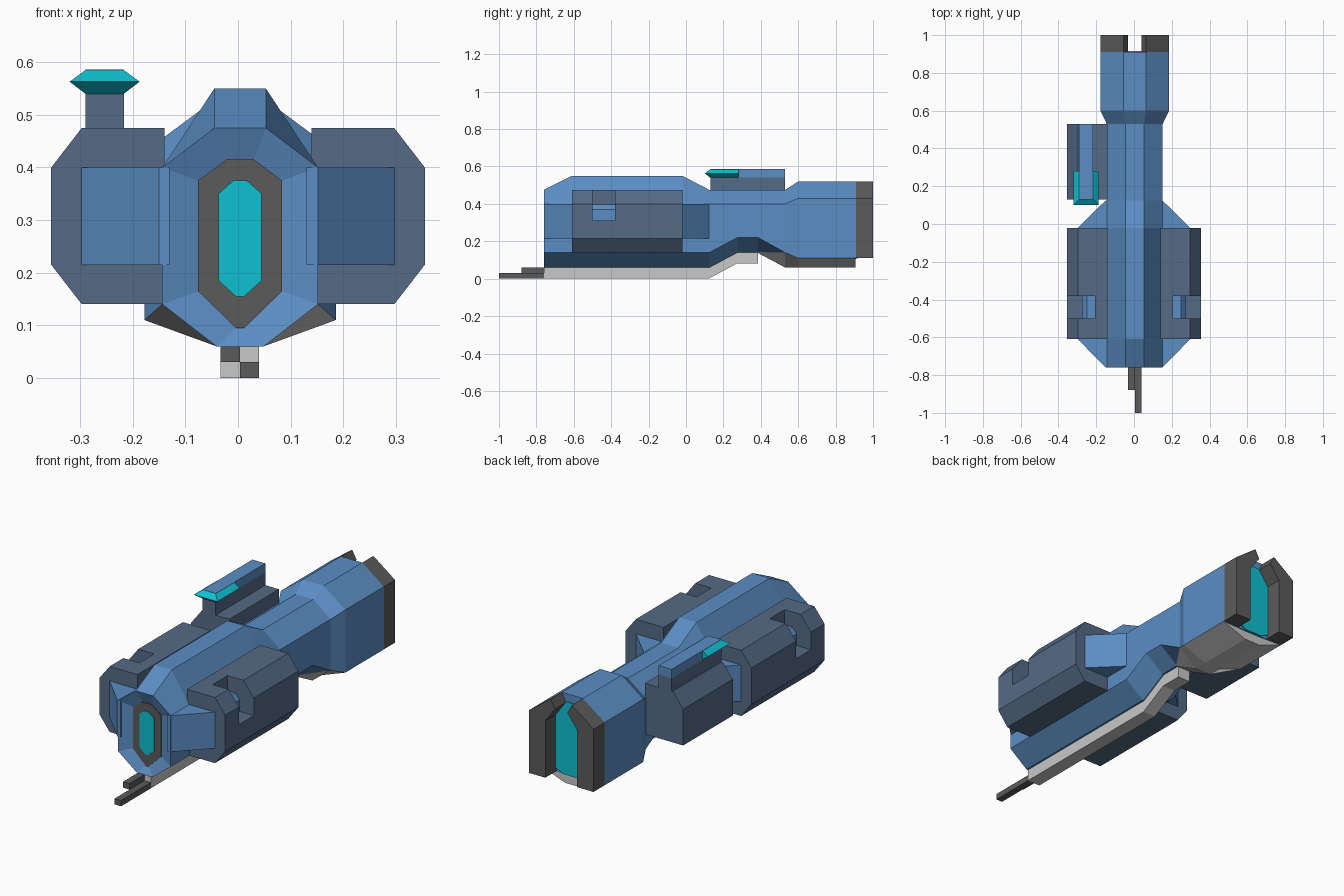
import bpy, bmesh

C = 0.004  # hull centre line


def mat(name, r, g, b):
    m = bpy.data.materials.new(name)
    m.diffuse_color = (r, g, b, 1)
    return m


BLUE = mat("hull blue", 0.105, 0.27, 0.55)
SLATE = mat("slate blue", 0.09, 0.145, 0.24)
DARK = mat("dark grey", 0.105, 0.105, 0.105)
LIGHT = mat("light grey", 0.58, 0.58, 0.58)
CYAN = mat("cyan glow", 0.005, 0.53, 0.64)


def loft(name, rings, material):
    """Skin a list of equal-length closed point rings and cap both ends."""
    bm = bmesh.new()
    vs = [[bm.verts.new(p) for p in r] for r in rings]
    n = len(rings[0])
    for a, b in zip(vs, vs[1:]):
        for i in range(n):
            j = (i + 1) % n
            bm.faces.new((a[i], a[j], b[j], b[i]))
    bm.faces.new(vs[0])
    bm.faces.new(vs[-1])
    bmesh.ops.recalc_face_normals(bm, faces=bm.faces)
    me = bpy.data.meshes.new(name)
    bm.to_mesh(me)
    bm.free()
    me.materials.append(material)
    ob = bpy.data.objects.new(name, me)
    bpy.context.collection.objects.link(ob)
    return ob


def prism_y(name, profile, y0, y1, material):
    return loft(name, [[(x, y, z) for x, z in profile] for y in (y0, y1)], material)


def prism_z(name, plan, z0, z1, material):
    return loft(name, [[(x, y, z) for x, y in plan] for z in (z0, z1)], material)


def prism_x(name, side, x0, x1, material):
    return loft(name, [[(x, y, z) for y, z in side] for x in (x0, x1)], material)


def box(name, x0, x1, y0, y1, z0, z1, material):
    return prism_z(name, rect(x0, x1, y0, y1), z0, z1, material)


def rect(x0, x1, y0, y1):
    return [(x0, y0), (x1, y0), (x1, y1), (x0, y1)]


def octagon(y, side, top, bot, z_bot, z_low, z_sh, z_top):
    right = [(bot, z_bot), (side, z_low), (side, z_sh), (top, z_top)]
    pts = right + [(-x, z) for x, z in reversed(right)]
    return [(C + x, y, z) for x, z in pts]


# Main hull with recessed nose, waist and wide tail
loft("hull", [octagon(*s) for s in (
    (-0.735, 0.080, 0.026, 0.008, 0.095, 0.165, 0.375, 0.415),
    (-0.76, 0.148, 0.049, 0.045, 0.06, 0.14, 0.40, 0.475),
    (-0.61, 0.148, 0.049, 0.045, 0.06, 0.14, 0.40, 0.55),
    (-0.02, 0.148, 0.049, 0.045, 0.06, 0.14, 0.40, 0.55),
    (0.125, 0.148, 0.049, 0.045, 0.06, 0.14, 0.40, 0.475),
    (0.275, 0.148, 0.049, 0.045, 0.14, 0.22, 0.40, 0.475),
    (0.385, 0.148, 0.049, 0.045, 0.14, 0.22, 0.40, 0.475),
    (0.53, 0.148, 0.049, 0.045, 0.135, 0.14, 0.40, 0.475),
    (0.60, 0.182, 0.060, 0.045, 0.105, 0.11, 0.43, 0.52),
    (0.91, 0.182, 0.060, 0.045, 0.105, 0.11, 0.43, 0.52))], BLUE)

# Nose window: dark rim and glowing pane
loft("nose_window_rim", [octagon(y, 0.080, 0.026, 0.008, 0.095, 0.165, 0.375, 0.415)
                         for y in (-0.739, -0.734)], DARK)
loft("nose_window", [octagon(y, 0.041, 0.013, 0.008, 0.155, 0.185, 0.35, 0.375)
                     for y in (-0.743, -0.738)], CYAN)

# Tail underside
loft("tail_belly", [[(C - t, y, zt), (C + t, y, zt), (C + b, y, zb), (C - b, y, zb)]
                    for y, t, zt, b, zb in ((0.385, 0.05, 0.142, 0.045, 0.137),
                                            (0.53, 0.148, 0.14, 0.045, 0.06),
                                            (0.60, 0.182, 0.11, 0.045, 0.06),
                                            (0.905, 0.182, 0.11, 0.045, 0.06))], LIGHT)

# Engine: two hooked collar halves around a glowing plate
for s, side in ((-1, "left"), (1, "right")):
    prism_y(side + "_engine_collar",
            [(C + s * x, z) for x, z in ((0.09, 0.11), (0.182, 0.11), (0.182, 0.43),
                                         (0.06, 0.52), (0.035, 0.475), (0.09, 0.40))],
            0.91, 1.0, DARK)
loft("engine_glow", [octagon(y, 0.092, 0.045, 0.045, 0.108, 0.13, 0.42, 0.48)
                     for y in (0.909, 0.916)], CYAN)

# Keel rail and twin guns
prism_x("keel_rail", [(-0.76, 0), (0.12, 0), (0.27, 0.08), (0.385, 0.08),
                      (0.385, 0.14), (0.27, 0.14), (0.12, 0.06), (-0.76, 0.06)],
        -0.033, 0.04, LIGHT)
box("long_gun", C, 0.04, -1.0, -0.755, 0, 0.03, DARK)
box("short_gun", -0.033, C, -0.88, -0.755, 0.03, 0.06, DARK)

# Side nacelles with wedge mounts and a notch showing the blue core
for s, side in ((-1, "left"), (1, "right")):
    pod = prism_y(side + "_nacelle",
                  [(s * x, z) for x, z in ((0.14, 0.14), (0.297, 0.14), (0.355, 0.215),
                                           (0.355, 0.40), (0.297, 0.475), (0.14, 0.475))],
                  -0.61, -0.02, SLATE)
    cutter = box(side + "_notch_cutter", *sorted((s * 0.207, s * 0.45)),
                 -0.50, -0.38, 0.31, 0.6, SLATE)
    cutter.hide_render = True
    cutter.hide_viewport = True
    cut = pod.modifiers.new("notch", "BOOLEAN")
    cut.operation = "DIFFERENCE"
    cut.solver = "EXACT"
    cut.object = cutter
    prism_y(side + "_nacelle_core",
            [(s * x, z) for x, z in ((0.20, 0.30), (0.275, 0.30), (0.275, 0.37),
                                     (0.25, 0.397), (0.20, 0.397))],
            -0.505, -0.375, BLUE)
    prism_z(side + "_front_mount",
            [(s * x, y) for x, y in ((0.13, -0.76), (0.150, -0.76), (0.297, -0.61), (0.13, -0.605))],
            0.215, 0.40, BLUE)
    prism_z(side + "_rear_mount",
            [(s * x, y) for x, y in ((0.13, -0.025), (0.297, -0.02), (0.150, 0.125), (0.13, 0.125))],
            0.215, 0.40, BLUE)

# Left equipment pod, with raised sensor rail and glowing wedge tip
prism_y("equipment_pod", [(-0.14, 0.475), (-0.297, 0.475), (-0.355, 0.40),
                          (-0.355, 0.215), (-0.14, 0.215)], 0.13, 0.53, SLATE)
box("sensor_post", -0.29, -0.217, 0.13, 0.53, 0.47, 0.54, SLATE)
box("sensor_rail", -0.29, -0.217, 0.131, 0.53, 0.54, 0.586, BLUE)
loft("sensor_glow", [[(x, y, z) for x, y in rect(-0.29 - d, -0.217 + d, 0.13 - d, 0.28)]
                     for d, z in ((0, 0.54), (0.03, 0.563), (0, 0.585))], CYAN)
